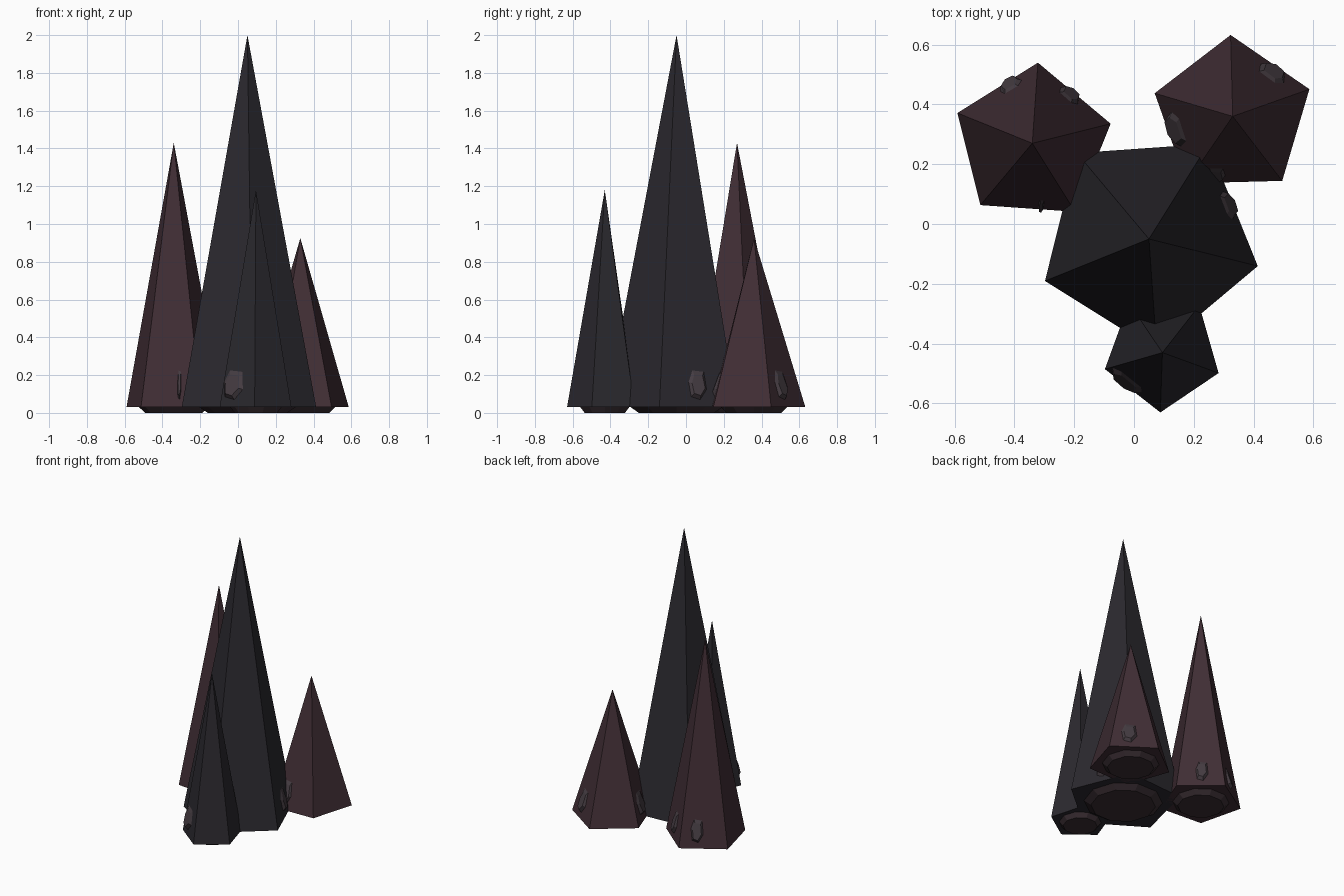
import bpy, bmesh
from math import radians, cos, sin, pi, atan2, hypot
from mathutils import Vector

if "Cube" in bpy.data.objects:
    bpy.data.objects.remove(bpy.data.objects["Cube"])


def material(name, rgb):
    m = bpy.data.materials.new(name)
    m.diffuse_color = (*rgb, 1)
    m.use_nodes = True
    m.node_tree.nodes["Principled BSDF"].inputs["Base Color"].default_value = m.diffuse_color
    return m


DARK = material("dark_stone", (0.024, 0.022, 0.028))
RED = material("red_stone", (0.052, 0.027, 0.035))
ROCK = material("rock", (0.042, 0.027, 0.033))
CHIP = material("chip_stone", (0.06, 0.046, 0.055))


def finish(name, bm, mat):
    bmesh.ops.recalc_face_normals(bm, faces=bm.faces)
    me = bpy.data.meshes.new(name)
    bm.to_mesh(me)
    bm.free()
    me.materials.append(mat)
    ob = bpy.data.objects.new(name, me)
    bpy.context.collection.objects.link(ob)
    return ob


def loft(bm, rings):
    """Skin equal-length rings of points and cap both ends."""
    vs = [[bm.verts.new(p) for p in r] for r in rings]
    n = len(vs[0])
    for a, b in zip(vs, vs[1:]):
        for i in range(n):
            j = (i + 1) % n
            bm.faces.new((a[i], a[j], b[j], b[i]))
    bm.faces.new(vs[0][::-1])
    bm.faces.new(vs[-1])


BASE = 0.03


def spike(name, x, y, r, top, turn, mat):
    # five-sided pyramid
    bm = bmesh.new()
    ring = [bm.verts.new((x + r * cos(radians(turn + 72 * i)),
                          y + r * sin(radians(turn + 72 * i)), BASE)) for i in range(5)]
    tip = bm.verts.new((x, y, top))
    bm.faces.new(ring[::-1])
    for i in range(5):
        bm.faces.new((ring[i], ring[(i + 1) % 5], tip))
    finish(name, bm, mat)
    # faceted boulder that the spike stands on
    bm = bmesh.new()
    loft(bm, [[(x + r * f * cos(i * pi / 5), y + r * f * sin(i * pi / 5), z) for i in range(10)]
              for z, f in ((0, 0.56), (BASE, 0.68), (0.12, 0.68), (0.2, 0.45))])
    finish(name + "_boulder", bm, ROCK)


def chip(name, axis, r, top, turn, cx, cy, width, z0=0.07, z1=0.225, out=0.014):
    """Sharp bump on the spike face nearest to (cx, cy)."""
    ang = atan2(cy - axis[1], cx - axis[0])
    k = round((ang - radians(turn + 36)) / radians(72))
    a = radians(turn + 36 + 72 * k)
    n, t = Vector((cos(a), sin(a), 0)), Vector((-sin(a), cos(a), 0))
    u = (Vector((cx, cy, 0)) - Vector((*axis, 0))).dot(t)
    inr = r * cos(pi / 5)
    outline = [(-0.5, 0.6), (-0.25, 1), (0.4, 0.95), (0.5, 0.35), (0.1, 0), (-0.4, 0.1)]

    def ring(scale, off):
        pts = []
        for px, pz in outline:
            z = z0 + (z1 - z0) * (0.5 + (pz - 0.5) * scale)
            depth = inr * (top - z) / (top - BASE)
            pts.append(Vector((*axis, z)) + t * (u + px * width * scale) + n * (depth + off * (1.5 - pz)))
        return pts
    bm = bmesh.new()
    loft(bm, [ring(1, -0.012), ring(1, 0.0), ring(0.72, out)])
    finish(name, bm, CHIP)


# name, x, y, radius, height, rotation, material, chips (x, y, width)
SPIKES = [
    ("main_spike", 0.05, -0.05, 0.375, 2.0, -14, DARK, [(0.31, 0.06, 0.10)]),
    ("left_spike", -0.34, 0.27, 0.27, 1.43, 14, RED,
     [(-0.41, 0.46, 0.08), (-0.215, 0.43, 0.08), (-0.31, 0.07, 0.02)]),
    ("right_spike", 0.33, 0.36, 0.272, 0.925, 19.5, RED,
     [(0.46, 0.50, 0.10), (0.15, 0.32, 0.12), (0.27, 0.17, 0.07)]),
    ("front_spike", 0.095, -0.43, 0.2, 1.18, -20, DARK, [(-0.03, -0.53, 0.13)]),
]
for name, x, y, r, top, turn, mat, chips in SPIKES:
    spike(name, x, y, r, top, turn, mat)
    for i, (cx, cy, w) in enumerate(chips):
        chip(f"{name}_chip_{i + 1}", (x, y), r, top, turn, cx, cy, w)
